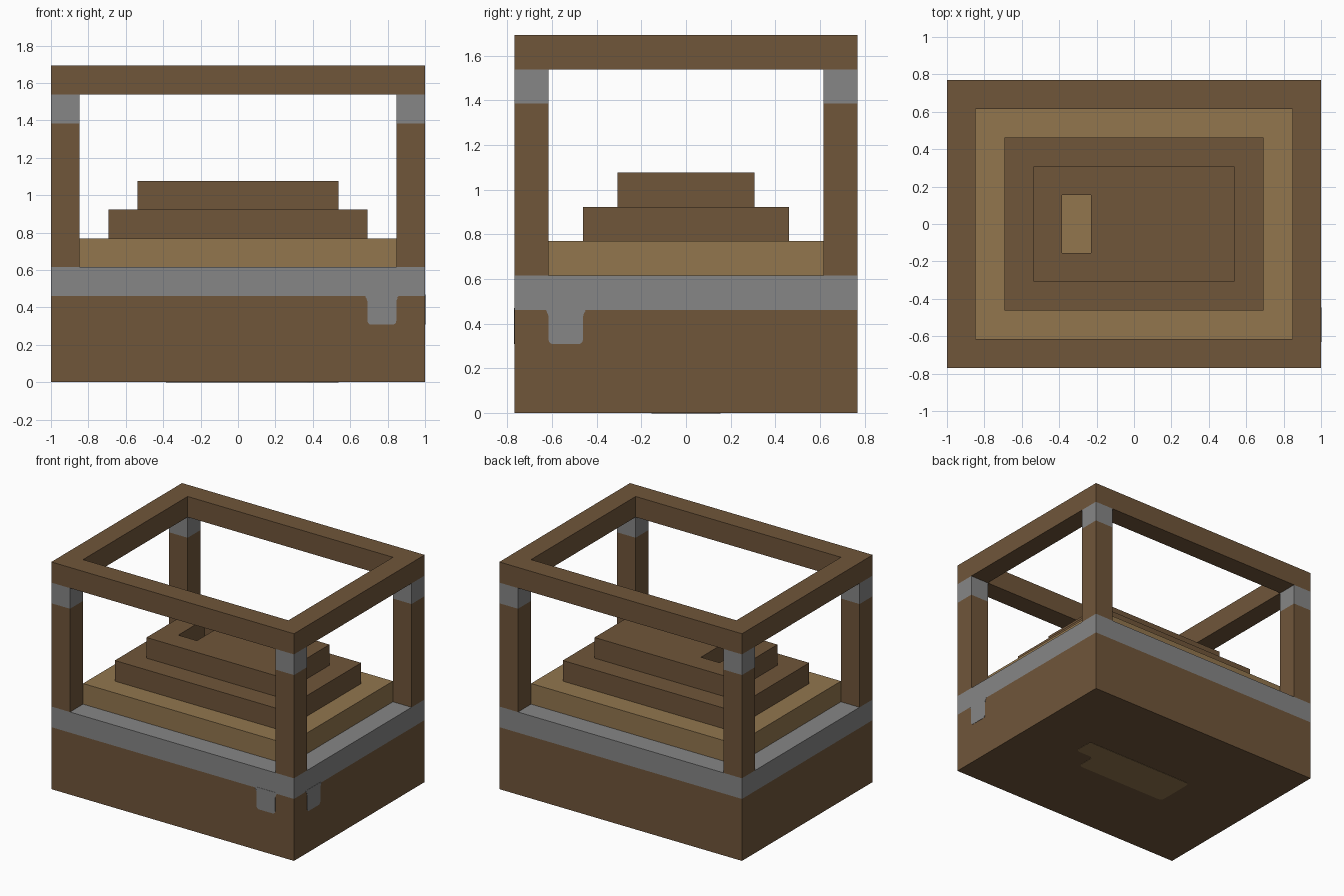
import bpy
import bmesh
from mathutils import Matrix, Vector

if "Cube" in bpy.data.objects:
    bpy.data.objects.remove(bpy.data.objects["Cube"])

U = 2 / 13  # the whole model sits on this grid step


def material(name, rgb):
    m = bpy.data.materials.new(name)
    m.use_nodes = True
    m.diffuse_color = (*rgb, 1)
    bsdf = next(n for n in m.node_tree.nodes if n.type == 'BSDF_PRINCIPLED')
    bsdf.inputs["Base Color"].default_value = (*rgb, 1)
    bsdf.inputs["Roughness"].default_value = 0.9
    return m


BROWN = material("brown wood", (0.162, 0.092, 0.042))
TAN = material("tan wood", (0.287, 0.181, 0.076))
GREY = material("grey metal", (0.238, 0.238, 0.238))


def finish(name, bm, mat):
    bmesh.ops.recalc_face_normals(bm, faces=bm.faces)
    mesh = bpy.data.meshes.new(name)
    bm.to_mesh(mesh)
    bm.free()
    mesh.materials.append(mat)
    obj = bpy.data.objects.new(name, mesh)
    bpy.context.collection.objects.link(obj)
    return obj


def box(name, x0, x1, y0, y1, z0, z1, mat):
    """Box given in grid steps."""
    bm = bmesh.new()
    bmesh.ops.create_cube(bm, size=1)
    for v in bm.verts:
        v.co = Vector((x1 if v.co.x > 0 else x0,
                       y1 if v.co.y > 0 else y0,
                       z1 if v.co.z > 0 else z0)) * U
    return finish(name, bm, mat)


def frame(name, outer, inner, z0, z1, mat):
    """Box with a rectangular opening; rectangles are x0, x1, y0, y1."""
    bm = bmesh.new()

    def loop(r, z):
        corners = ((r[0], r[2]), (r[1], r[2]), (r[1], r[3]), (r[0], r[3]))
        return [bm.verts.new(Vector((x, y, z)) * U) for x, y in corners]

    loops = [loop(outer, z0), loop(outer, z1), loop(inner, z1), loop(inner, z0)]
    for a, b in zip(loops, loops[1:] + loops[:1]):
        for i in range(4):
            j = (i + 1) % 4
            bm.faces.new((a[i], a[j], b[j], b[i]))
    return finish(name, bm, mat)


def plate(name, points, placement, mat, radius):
    """Thin painted patch with rounded corners, drawn flat and then placed."""
    bm = bmesh.new()
    bm.faces.new([bm.verts.new((x * U, y * U, 0)) for x, y in points])
    bmesh.ops.bevel(bm, geom=bm.verts[:], offset=radius, segments=3,
                    profile=0.5, affect='VERTICES')
    out = bmesh.ops.extrude_face_region(bm, geom=bm.faces[:])
    top = [g for g in out["geom"] if isinstance(g, bmesh.types.BMVert)]
    bmesh.ops.translate(bm, verts=top, vec=(0, 0, 0.002))
    bm.transform(placement)
    return finish(name, bm, mat)


# Solid base and metal band
box("base", -6.5, 6.5, -5, 5, 0, 3, BROWN)
box("metal_band", -6.5, 6.5, -5, 5, 3, 4, GREY)

# Stepped tiers, the upper two pierced by a slot
slot = (-2.5, -1.5, -1, 1)
box("lower_tier", -5.5, 5.5, -4, 4, 4, 5, TAN)
frame("middle_tier", (-4.5, 4.5, -3, 3), slot, 5, 6, BROWN)
frame("upper_tier", (-3.5, 3.5, -2, 2), slot, 6, 7, BROWN)

# Corner posts with metal collars
for sx, side in ((1, "left"), (-1, "right")):
    for sy, end in ((-1, "front"), (1, "back")):
        x0, x1 = sorted((5.5 * sx, 6.5 * sx))
        y0, y1 = sorted((4 * sy, 5 * sy))
        box(f"{end}_{side}_post", x0, x1, y0, y1, 4, 9, BROWN)
        box(f"{end}_{side}_collar", x0, x1, y0, y1, 9, 10, GREY)

# Open top rail
frame("top_rail", (-6.5, 6.5, -5, 5), (-5.5, 5.5, -4, 4), 10, 11, BROWN)

# Metal tabs hanging from the band on two faces
tab = [(-0.6, 0.05), (0.6, 0.05), (0.6, 0), (0.5, -0.1),
       (0.5, -1), (-0.5, -1), (-0.5, -0.1), (-0.6, 0)]
upright = Matrix.Rotation(1.5708, 4, 'X')
plate("front_tab", tab,
      Matrix.Translation(Vector((5, -5, 3)) * U) @ upright, GREY, 0.02)
plate("side_tab", tab,
      Matrix.Translation(Vector((6.5, -3.5, 3)) * U)
      @ Matrix.Rotation(1.5708, 4, 'Z') @ upright, GREY, 0.02)

# Tan patch under the base
patch = [(-2.5, -1), (2.5, -1), (2.5, 0), (3.5, 0), (3.5, 1), (-2.5, 1)]
plate("underside_patch", patch, Matrix.Translation((0, 0, -0.002)), TAN, 0.03)
